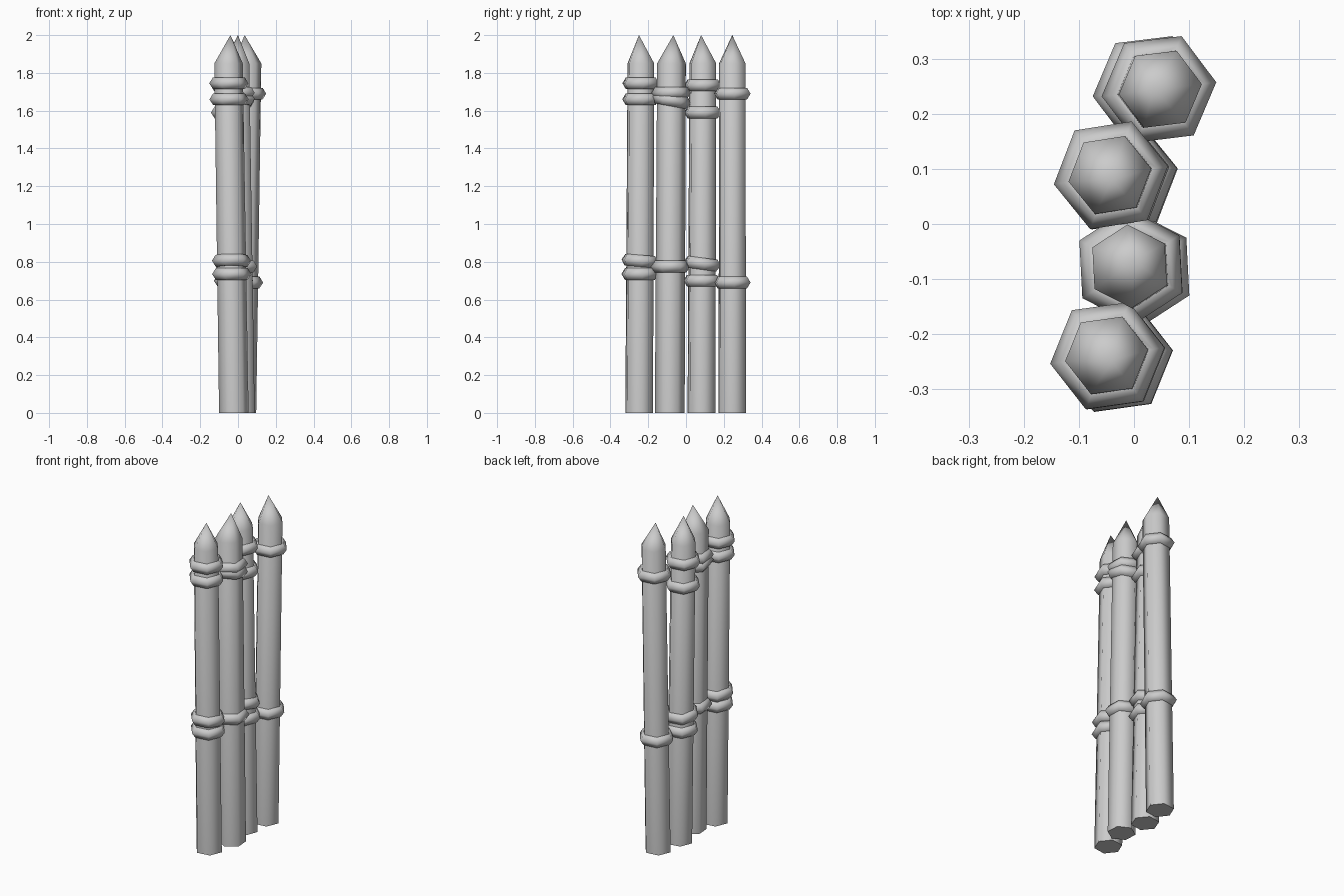
import bpy, bmesh, math
from mathutils import Vector, Matrix

old = bpy.data.objects.get("Cube")
if old:
    bpy.data.objects.remove(old, do_unlink=True)

grey = bpy.data.materials.new("plain grey")
grey.use_nodes = True
colour = (0.6, 0.6, 0.6, 1)
grey.diffuse_color = colour
grey.node_tree.nodes["Principled BSDF"].inputs["Base Color"].default_value = colour

SIDES = 6
SHOULDER = 1.85
RING_PROFILE = [(0.105, 0), (0.085, 0.031), (0.06, 0.031),
                (0.06, -0.031), (0.085, -0.031)]


def hexagon(bm, radius, z, turn):
    """Add one six-sided loop of vertices around the z axis."""
    steps = [turn + math.tau * i / SIDES for i in range(SIDES)]
    return [bm.verts.new((radius * math.cos(a), radius * math.sin(a), z)) for a in steps]


def bridge(bm, lower, upper):
    for i in range(SIDES):
        j = (i + 1) % SIDES
        bm.faces.new((lower[i], lower[j], upper[j], upper[i]))


def finish(bm, name):
    bmesh.ops.recalc_face_normals(bm, faces=bm.faces)
    mesh = bpy.data.meshes.new(name)
    bm.to_mesh(mesh)
    bm.free()
    mesh.materials.append(grey)
    obj = bpy.data.objects.new(name, mesh)
    bpy.context.collection.objects.link(obj)
    return obj


def make_stake(name, foot, top, tip, turn):
    """Leaning hexagonal post with a sharpened point."""
    bm = bmesh.new()
    base = hexagon(bm, 0.079, 0, turn)
    shoulder = hexagon(bm, 0.076, SHOULDER, turn)
    for loop, centre in ((base, foot), (shoulder, top)):
        bmesh.ops.translate(bm, verts=loop, vec=(*centre, 0))
    bridge(bm, base, shoulder)
    point = bm.verts.new((*tip, 2))
    for i in range(SIDES):
        bm.faces.new((shoulder[i], shoulder[(i + 1) % SIDES], point))
    for face in bm.faces:
        face.smooth = True
    bottom = bm.faces.new(base[::-1])
    for edge in bottom.edges:
        edge.smooth = False
    finish(bm, name)


def make_binding(name, centre, turn, tilt):
    """Beaded hexagonal band wrapped round a stake."""
    bm = bmesh.new()
    loops = [hexagon(bm, r, z, turn) for r, z in RING_PROFILE]
    for i, loop in enumerate(loops):
        bridge(bm, loop, loops[(i + 1) % len(loops)])
    for face in bm.faces:
        face.smooth = True
    bm.transform(Matrix.Translation(centre) @ Matrix.Rotation(tilt, 4, "X"))
    finish(bm, name)


# foot, shoulder and tip positions, hexagon turn, bindings as (height, tilt)
stakes = {
    "front_stake": ((-0.022, -0.248), (-0.05, -0.239), (-0.04, -0.249), 8,
                    [(1.745, 0), (1.66, 0), (0.805, -0.08), (0.735, 0)]),
    "front_middle_stake": ((0.018, -0.086), (-0.008, -0.077), (0, -0.067), 33,
                           [(1.695, 0), (1.655, -0.18), (0.775, 0)]),
    "back_middle_stake": ((-0.012, 0.082), (-0.044, 0.089), (-0.04, 0.08), 9,
                          [(1.735, 0), (1.59, 0), (0.79, -0.13), (0.7, 0)]),
    "back_stake": ((0.018, 0.245), (0.048, 0.245), (0.035, 0.245), 7,
                   [(1.69, 0), (0.69, 0)]),
}

for name, (foot, top, tip, degrees, bindings) in stakes.items():
    turn = math.radians(degrees)
    make_stake(name, foot, top, tip, turn)
    low, high = Vector((*foot, 0)), Vector((*top, SHOULDER))
    for n, (height, tilt) in enumerate(bindings, 1):
        centre = low.lerp(high, height / SHOULDER)
        make_binding(f"{name}_binding_{n}", centre, turn, tilt)
